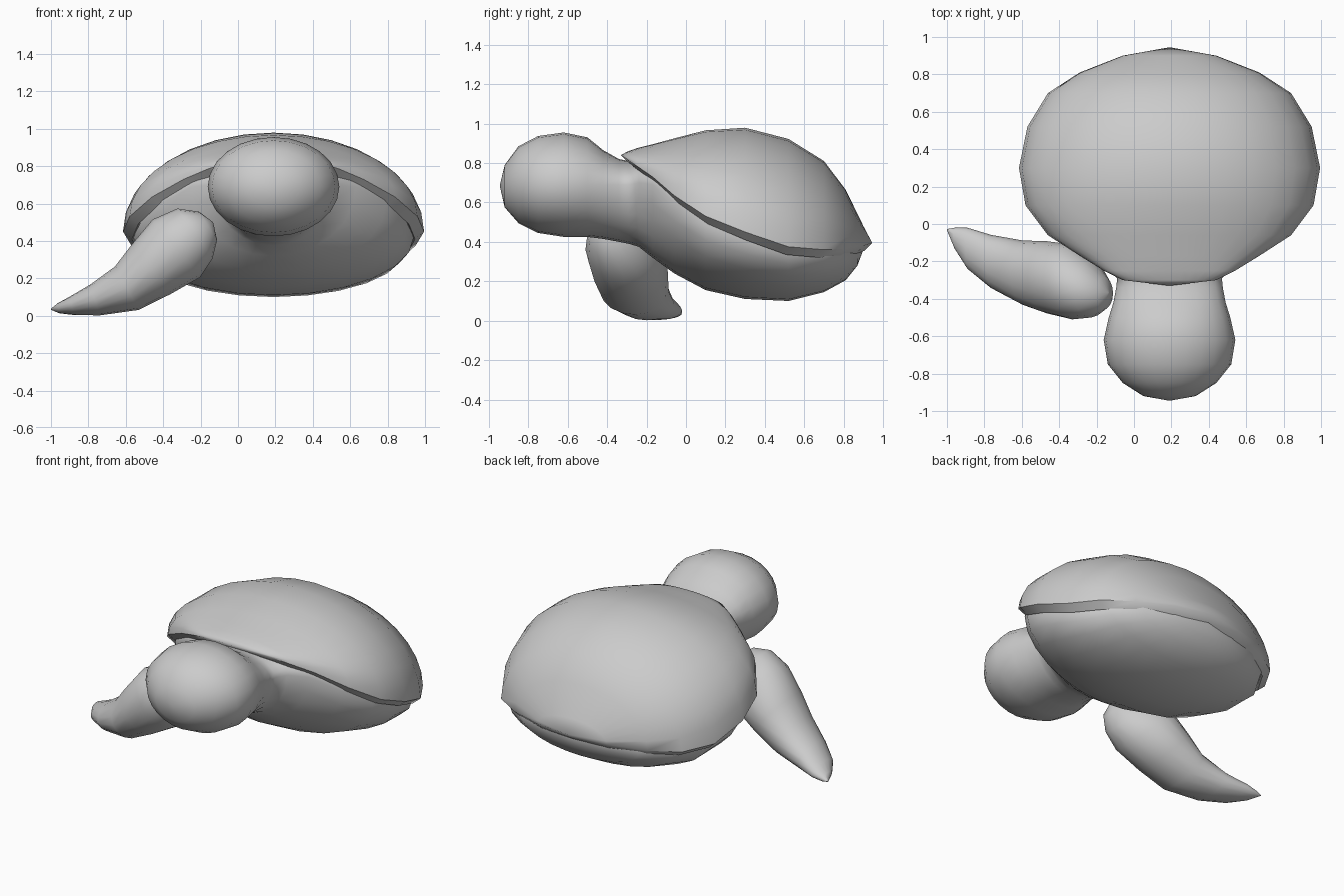
import bpy, bmesh, math
from mathutils import Vector

if "Cube" in bpy.data.objects:
    bpy.data.objects.remove(bpy.data.objects["Cube"])

CX = 0.19  # centre line of body, head and shell


def make_object(name, rings, closed, angle):
    """Skin a list of equal-length point rings into one smooth object."""
    bm = bmesh.new()
    rows = [[bm.verts.new(p) for p in ring] for ring in rings]
    n = len(rows[0])
    for a, b in zip(rows, rows[1:]):
        for i in range(n if closed else n - 1):
            j = (i + 1) % n
            bm.faces.new((a[i], a[j], b[j], b[i]))
    bmesh.ops.remove_doubles(bm, verts=bm.verts, dist=0.0005)
    bmesh.ops.holes_fill(bm, edges=bm.edges, sides=0)
    bmesh.ops.recalc_face_normals(bm, faces=bm.faces)
    mesh = bpy.data.meshes.new(name)
    bm.to_mesh(mesh)
    bm.free()
    ob = bpy.data.objects.new(name, mesh)
    bpy.context.collection.objects.link(ob)
    bpy.ops.object.select_all(action='DESELECT')
    ob.select_set(True)
    bpy.context.view_layer.objects.active = ob
    bpy.ops.object.shade_smooth_by_angle(angle=math.radians(angle))
    return ob


# Head, neck and belly as one loft: y, half width, bottom, middle, top
body = [
    (-.945, 0, .685, .685, .685), (-.92, .14, .575, .685, .79),
    (-.85, .25, .495, .69, .885), (-.75, .33, .445, .69, .937),
    (-.62, .352, .425, .69, .955), (-.50, .325, .425, .69, .93),
    (-.42, .30, .415, .69, .865), (-.34, .285, .40, .69, .82),
    (-.29, .28, .39, .69, .81), (-.24, .33, .375, .70, .81),
    (-.17, .44, .32, .69, .82), (-.06, .60, .24, .60, .83),
    (.10, .715, .155, .49, .86), (.30, .75, .11, .42, .87),
    (.52, .70, .10, .35, .81), (.70, .59, .145, .34, .70),
    (.81, .42, .205, .34, .56), (.87, .22, .28, .35, .43),
    (.90, 0, .36, .36, .36)]
rings = []
for y, w, lo, mid, hi in body:
    ring = []
    for i in range(24):
        a = math.tau * i / 24
        s = math.sin(a)
        ring.append((CX + w * math.cos(a), y, mid + s * (hi - mid if s > 0 else mid - lo)))
    rings.append(ring)
make_object("head_and_body", rings, True, 60)

# Shell dome with an inward-turned lip: y, half width, rim height, top height
shell = [
    (-.33, 0, .84, .84), (-.30, .25, .82, .857), (-.25, .35, .785, .875),
    (-.17, .48, .73, .895), (-.06, .65, .635, .925), (.10, .77, .53, .966),
    (.30, .805, .45, .979), (.52, .76, .375, .922), (.70, .65, .36, .81),
    (.81, .48, .365, .665), (.90, .25, .38, .48), (.945, 0, .395, .395)]
rings = []
for y, w, rim, top in shell:
    def lip(side, inset, drop):
        k = 1 - inset
        return (CX + side * w * k, .3 + (y - .3) * k, rim - drop)
    ring = [lip(1, .12, .0), lip(1, .06, .04)]
    for i in range(17):
        a = math.pi * i / 16
        ring.append((CX + w * math.cos(a), y, rim + (top - rim) * math.sin(a)))
    ring += [lip(-1, .06, .04), lip(-1, .12, .0)]
    rings.append(ring)
make_object("shell", rings, False, 50)

# Front flipper: centre x, y, z, half width along y, half thickness
flipper = [
    (-.135, -.37, .50, .005, .005), (-.16, -.37, .48, .085, .09),
    (-.23, -.35, .44, .15, .163), (-.33, -.31, .36, .20, .20),
    (-.465, -.285, .247, .193, .168), (-.595, -.26, .147, .172, .132),
    (-.765, -.20, .084, .142, .086), (-.89, -.13, .053, .11, .050),
    (-.96, -.075, .040, .055, .027), (-1.0, -.03, .035, .003, .003)]
rings = []
for k, (x, y, z, w, t) in enumerate(flipper):
    p, q = flipper[max(k - 1, 0)], flipper[min(k + 1, len(flipper) - 1)]
    d = Vector((q[0] - p[0], 0, q[2] - p[2])).normalized()
    normal = Vector((d.z, 0, -d.x))
    ring = []
    for i in range(16):
        a = math.tau * i / 16
        ring.append(Vector((x, y, z)) + Vector((0, w * math.cos(a), 0)) + normal * (t * math.sin(a)))
    rings.append(ring)
make_object("front_flipper", rings, True, 60)
